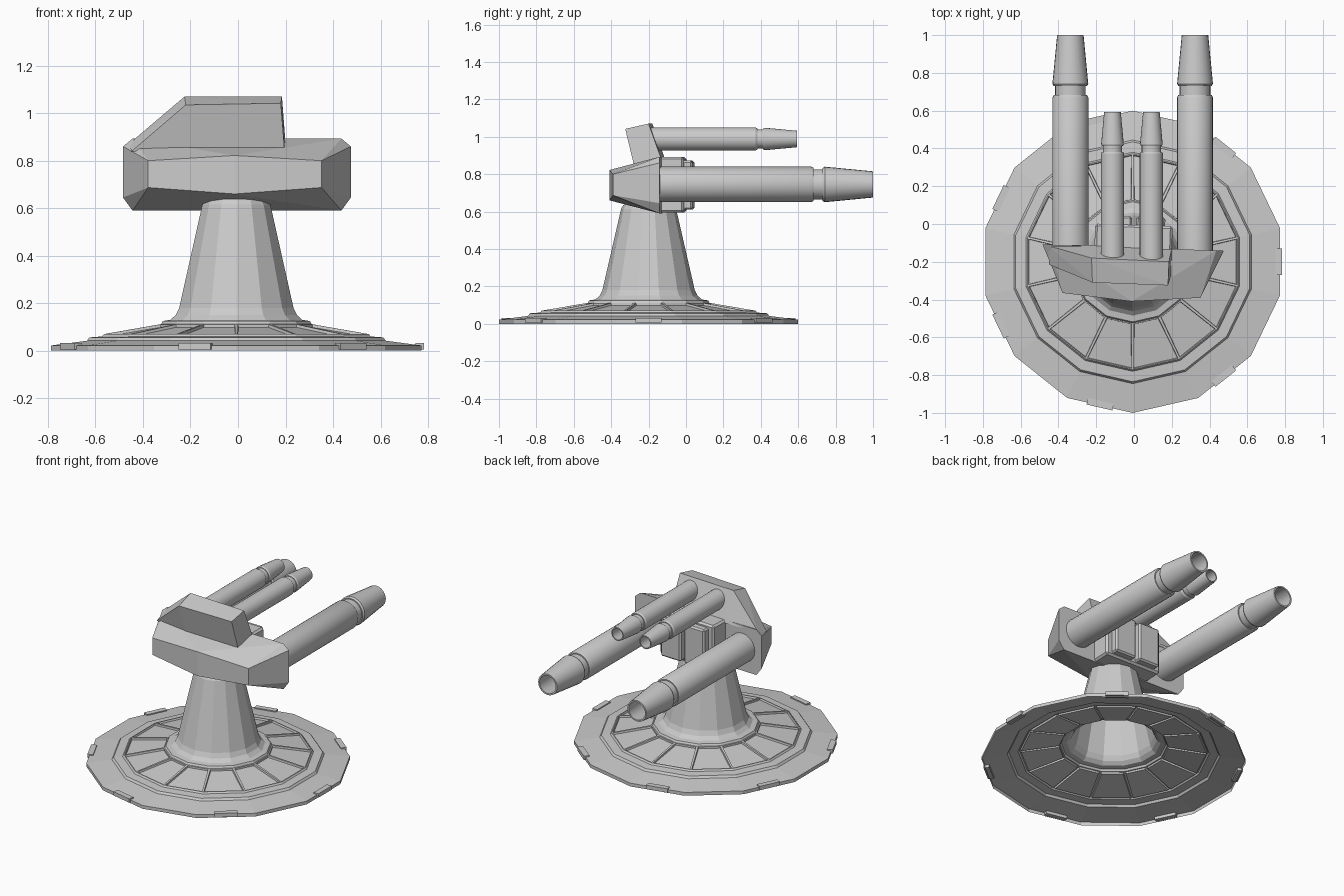
import bpy, bmesh
from math import cos, sin, pi, radians
from mathutils import Matrix, Vector

if "Cube" in bpy.data.objects:
    bpy.data.objects.remove(bpy.data.objects["Cube"])

CX, CY = -0.007, -0.2          # vertical axis of the turret


def finish(name, bm, smooth=False):
    me = bpy.data.meshes.new(name)
    bm.to_mesh(me)
    bm.free()
    ob = bpy.data.objects.new(name, me)
    bpy.context.collection.objects.link(ob)
    if smooth:
        bpy.ops.object.select_all(action='DESELECT')
        ob.select_set(True)
        bpy.context.view_layer.objects.active = ob
        bpy.ops.object.shade_smooth_by_angle(angle=radians(30))
    return ob


def lathe(profile, n, phase=0.0, cap=False):
    """Revolve (radius, height) points about z; returns bmesh and rows of faces."""
    bm = bmesh.new()
    rings = [[bm.verts.new((r * cos(phase + 2 * pi * j / n),
                            r * sin(phase + 2 * pi * j / n), z)) for j in range(n)]
             for r, z in profile]
    rows = [[bm.faces.new((a[j], a[(j + 1) % n], b[(j + 1) % n], b[j])) for j in range(n)]
            for a, b in zip(rings, rings[1:])]
    if cap:
        bm.faces.new(rings[-1])
    bm.normal_update()
    return bm, rows


def hull(name, points, matrix=Matrix()):
    bm = bmesh.new()
    for p in points:
        bm.verts.new(p)
    res = bmesh.ops.convex_hull(bm, input=bm.verts[:])
    loose = [v for v in bm.verts if not v.link_faces]
    bmesh.ops.delete(bm, geom=loose, context='VERTS')
    bmesh.ops.dissolve_limit(bm, angle_limit=radians(1), verts=bm.verts[:], edges=bm.edges[:])
    bmesh.ops.recalc_face_normals(bm, faces=bm.faces[:])
    bm.transform(matrix)
    return finish(name, bm)


def box(name, lo, hi, matrix=Matrix(), bevel=0.0):
    bm = bmesh.new()
    bmesh.ops.create_cube(bm, size=1)
    lo, hi = Vector(lo), Vector(hi)
    bm.transform(Matrix.Translation((lo + hi) / 2) @ Matrix.Diagonal((*(hi - lo), 1)))
    if bevel:
        bmesh.ops.bevel(bm, geom=bm.edges[:], offset=bevel, segments=1, affect='EDGES')
    bm.transform(matrix)
    return finish(name, bm)


axis = Matrix.Translation((CX, CY, 0))

# Fourteen-sided base plate and pedestal, one open shell with recessed panels
profile = [(0.80, 0), (0.80, 0.022), (0.645, 0.042), (0.635, 0.056), (0.58, 0.060),
           (0.572, 0.070), (0.325, 0.112), (0.318, 0.125), (0.285, 0.130),
           (0.262, 0.150), (0.247, 0.18), (0.147, 0.615), (0.135, 0.635), (0.115, 0.648)]
bm, rows = lathe(profile, 14, -pi / 2)
bmesh.ops.inset_individual(bm, faces=rows[5], thickness=0.009, depth=0)
bmesh.ops.inset_individual(bm, faces=rows[5], thickness=0.003, depth=-0.012)
bm.transform(axis)
finish("base_and_pedestal", bm)

# Seven clips on the rim, on every other side
for i in range(7):
    box("rim_clip", (0.755, -0.07, 0.006), (0.791, 0.07, 0.032),
        axis @ Matrix.Rotation(2 * pi * i / 7, 4, 'Z'))

# Faceted gun body, turned slightly on the pedestal
head = axis @ Matrix.Rotation(radians(-2), 4, 'Z')
pts = [(0, -0.21, 0.66), (0, -0.21, 0.822)]
for s in (-1, 1):
    pts += [(s * 0.365, -0.178, 0.687), (s * 0.365, -0.178, 0.80),
            (s * 0.48, 0.075, 0.645), (s * 0.48, 0.075, 0.86),
            (s * 0.44, 0.075, 0.59), (s * 0.44, 0.075, 0.893)]
hull("gun_body", pts, head)

# Rear block between the large barrels with two raised plates
box("rear_block", (-0.205, 0.05, 0.595), (0.205, 0.195, 0.893), head, 0.012)
for s in (-1, 1):
    a, b = sorted((s * 0.012, s * 0.165))
    box("rear_plate", (a, 0.18, 0.61), (b, 0.24, 0.872), head, 0.01)

# Tilted upper housing with a sloping flank on one side
hull("upper_housing", [
    (-0.22, -0.31, 1.035), (0.18, -0.325, 1.042), (-0.225, -0.18, 1.07), (0.185, -0.20, 1.07),
    (-0.20, -0.265, 0.845), (0.195, -0.28, 0.855), (0.20, -0.13, 0.875), (-0.20, -0.11, 0.875)])
hull("housing_flank", [
    (-0.22, -0.31, 1.035), (-0.225, -0.18, 1.07), (-0.20, -0.265, 0.845),
    (-0.20, -0.11, 0.875), (-0.45, -0.215, 0.838), (-0.455, -0.115, 0.875)])


# Barrels: tube, neck groove and tapered hollow muzzle
def barrel(name, x, z, prof):
    bm, _ = lathe(prof, 24, cap=True)
    bm.transform(Matrix.Translation((x, 0, z)) @ Matrix.Rotation(-pi / 2, 4, 'X'))
    finish(name, bm, True)


large = [(0.095, -0.17), (0.095, 0.67), (0.088, 0.683), (0.081, 0.683), (0.081, 0.73),
         (0.088, 0.73), (0.095, 0.742), (0.070, 1.0), (0.060, 1.0), (0.078, 0.80)]
small = [(0.062, -0.24), (0.062, 0.372), (0.056, 0.382), (0.051, 0.382), (0.051, 0.413),
         (0.055, 0.413), (0.060, 0.422), (0.044, 0.593), (0.037, 0.593), (0.048, 0.46)]
for s in (-1, 1):
    barrel("large_barrel", CX + s * 0.33, 0.745, large)
    barrel("small_barrel", CX - 0.004 + s * 0.103, 0.988, small)
